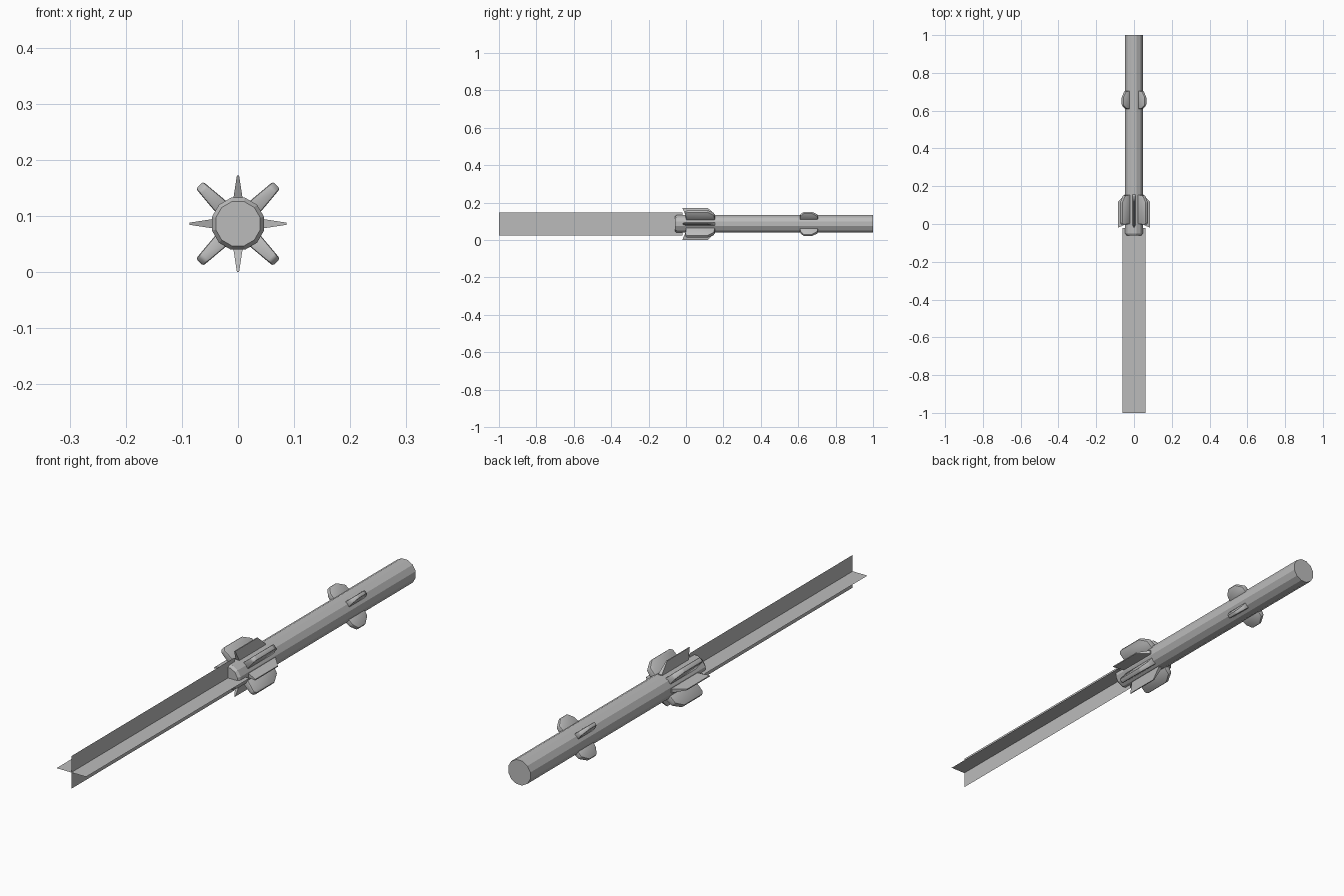
import bpy, bmesh, math
from mathutils import Matrix, Vector

cube = bpy.data.objects.get("Cube")
if cube:
    bpy.data.objects.remove(cube, do_unlink=True)

AXIS_Z = 0.086
SIDES = 12

grey = bpy.data.materials.new("plain grey")
grey.use_nodes = True
grey.diffuse_color = (0.5, 0.5, 0.5, 1)
grey.node_tree.nodes["Principled BSDF"].inputs["Base Color"].default_value = (0.5, 0.5, 0.5, 1)


def finish(name, bm, closed=True):
    """Turn a bmesh into an object lying on the missile axis."""
    if closed:
        bmesh.ops.recalc_face_normals(bm, faces=bm.faces)
    mesh = bpy.data.meshes.new(name)
    bm.to_mesh(mesh)
    bm.free()
    mesh.materials.append(grey)
    obj = bpy.data.objects.new(name, mesh)
    obj.location.z = AXIS_Z
    bpy.context.collection.objects.link(obj)
    return obj


def fin(name, outline, root, tip, angle, bevel=0):
    """Tapered fin: outline is (y, radius), half thickness goes from root to tip."""
    bm = bmesh.new()
    radii = [r for _, r in outline]
    low, high = min(radii), max(radii)
    rings = []
    for side in (-1, 1):
        ring = []
        for y, r in outline:
            half = root + (tip - root) * (r - low) / (high - low)
            ring.append(bm.verts.new((side * half, y, r)))
        rings.append(ring)
    bm.faces.new(rings[0])
    bm.faces.new(rings[1][::-1])
    n = len(outline)
    for i in range(n):
        j = (i + 1) % n
        bm.faces.new((rings[0][i], rings[0][j], rings[1][j], rings[1][i]))
    bmesh.ops.recalc_face_normals(bm, faces=bm.faces)
    if bevel:
        bmesh.ops.bevel(bm, geom=bm.edges[:], offset=bevel, segments=2,
                        profile=0.5, affect='EDGES', clamp_overlap=True)
    bm.transform(Matrix.Rotation(math.radians(angle), 4, 'Y'))
    obj = finish(name, bm)
    if bevel:
        for p in obj.data.polygons:
            p.use_smooth = True
        bpy.ops.object.select_all(action='DESELECT')
        obj.select_set(True)
        bpy.context.view_layer.objects.active = obj
        bpy.ops.object.shade_smooth_by_angle(angle=math.radians(35))


# Body tube with a chamfered rim at the exhaust end
bm = bmesh.new()
rings = []
for y, r in ((-0.06, 0.041), (-0.05, 0.048), (1.0, 0.048)):
    ring = []
    for i in range(SIDES):
        a = math.tau * (i + 0.5) / SIDES
        ring.append(bm.verts.new((r * math.cos(a), y, r * math.sin(a))))
    rings.append(ring)
for a, b in zip(rings, rings[1:]):
    for i in range(SIDES):
        j = (i + 1) % SIDES
        bm.faces.new((a[i], a[j], b[j], b[i]))
bm.faces.new(rings[0])
bm.faces.new(rings[-1])
finish("body_tube", bm)

# Crossed flat sheets of the exhaust plume
bm = bmesh.new()
for direction in (Vector((1, 0, 0)), Vector((0, 0, 1))):
    corners = ((-1, -1.0), (1, -1.0), (1, -0.02), (-1, -0.02))
    bm.faces.new([bm.verts.new(direction * s * 0.062 + Vector((0, y, 0)))
                  for s, y in corners])
finish("exhaust_plume", bm, closed=False)

# Four thin swept tail fins
thin = ((0.0, 0.04), (-0.02, 0.086), (0.116, 0.086), (0.155, 0.05), (0.155, 0.04))
for name, angle in (("top", 0), ("left", 90), ("bottom", 180), ("right", 270)):
    fin(name + "_thin_fin", thin, 0.009, 0.002, angle)

# Thick rounded fins on the diagonals: large at the tail, small near the nose
large = ((0.0, 0.04), (-0.004, 0.088), (0.006, 0.097), (0.115, 0.097),
         (0.15, 0.075), (0.155, 0.04))
small = ((0.608, 0.04), (0.612, 0.066), (0.63, 0.087), (0.672, 0.087),
         (0.703, 0.066), (0.705, 0.04))
for name, angle in (("upper_left", 45), ("lower_left", 135),
                    ("lower_right", 225), ("upper_right", 315)):
    fin(name + "_large_fin", large, 0.014, 0.009, angle, 0.004)
    fin(name + "_small_fin", small, 0.012, 0.007, angle, 0.004)
